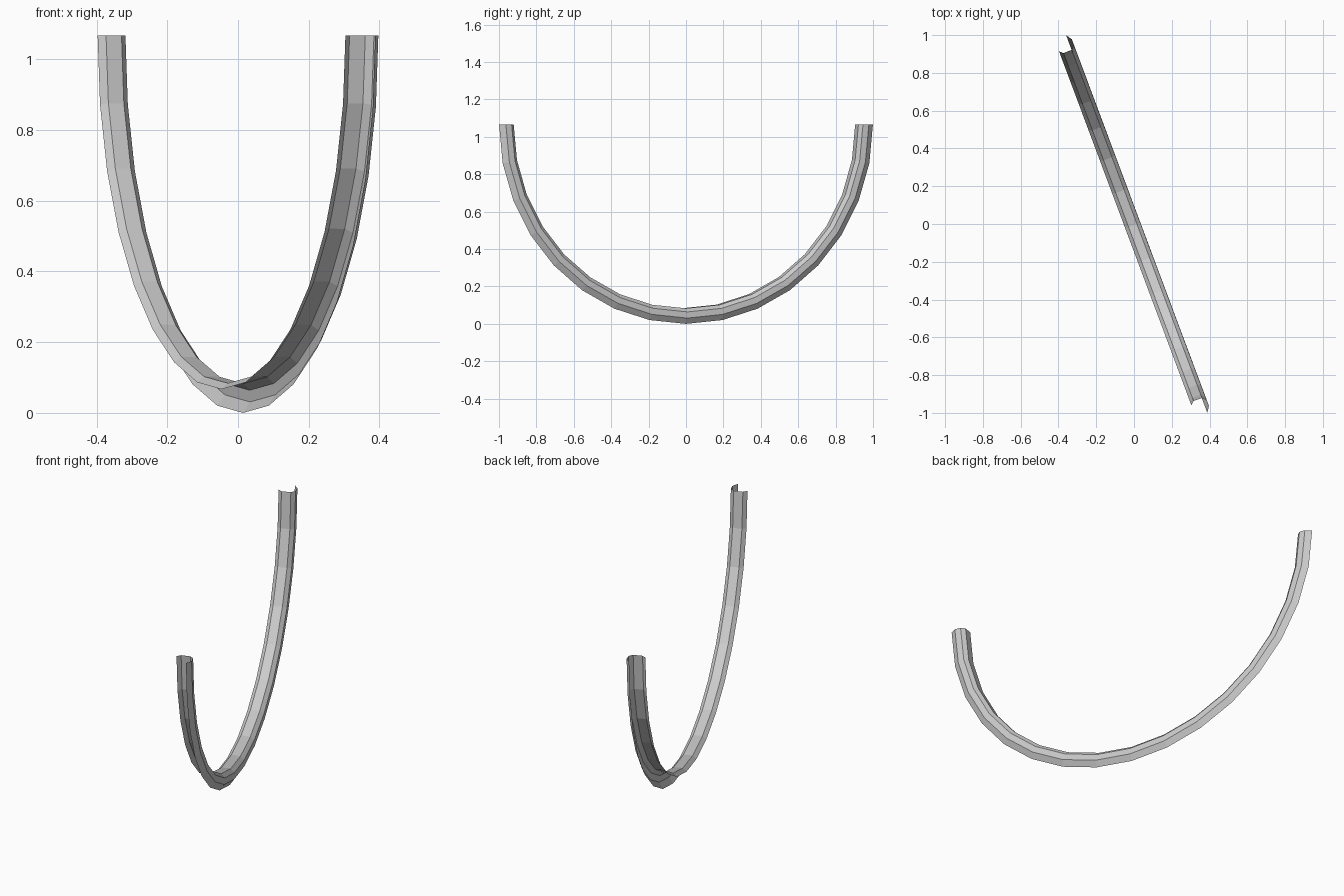
import bpy, bmesh, math
from mathutils import Matrix

if "Cube" in bpy.data.objects:
    bpy.data.objects.remove(bpy.data.objects["Cube"])

# Open hooked cross-section: (radius, sideways offset)
PROFILE = [(1.0, -0.05), (0.983, -0.031), (0.984, 0.016),
           (1.003, 0.035), (1.036, 0.036), (1.067, 0.015)]
SEGMENTS = 16
TURN = math.radians(20.5)

# Half-round gutter band: sweep the profile through a lower semicircle
bm = bmesh.new()
rings = []
for i in range(SEGMENTS + 1):
    a = math.pi * (1 + i / SEGMENTS)
    rings.append([bm.verts.new((v, r * math.cos(a), r * math.sin(a)))
                  for r, v in PROFILE])
for a, b in zip(rings, rings[1:]):
    for j in range(len(PROFILE) - 1):
        bm.faces.new((a[j], a[j + 1], b[j + 1], b[j]))
bm.transform(Matrix.Rotation(TURN, 4, 'Z'))

# Stand on the ground, centred
def middle(k):
    c = [v.co[k] for v in bm.verts]
    return (min(c) + max(c)) / 2
low = min(v.co.z for v in bm.verts)
bmesh.ops.translate(bm, verts=bm.verts, vec=(-middle(0), -middle(1), -low))
bmesh.ops.recalc_face_normals(bm, faces=bm.faces)

mesh = bpy.data.meshes.new("curved_gutter_band")
bm.to_mesh(mesh)
bm.free()
bpy.context.collection.objects.link(bpy.data.objects.new("curved_gutter_band", mesh))
